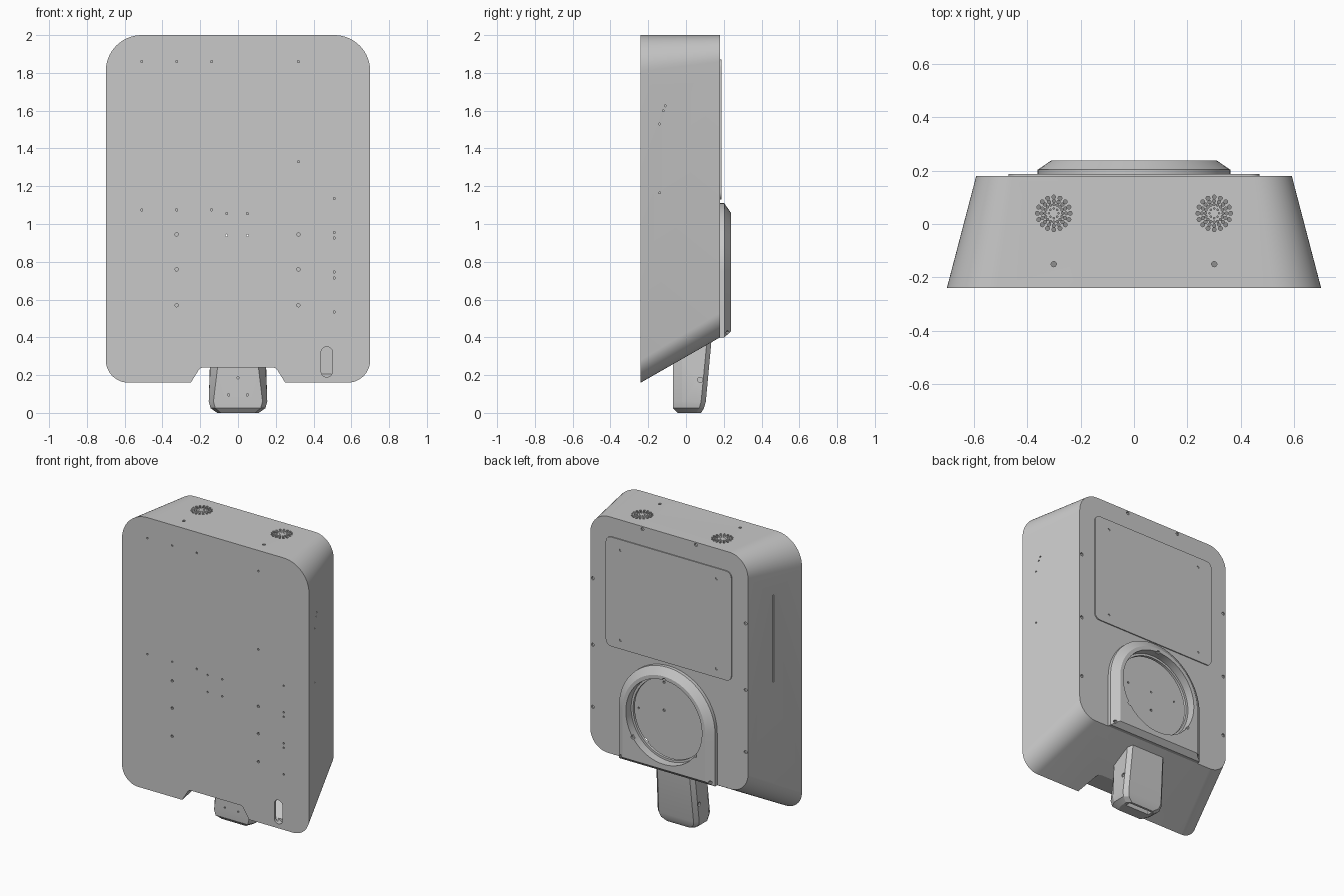
import bpy, bmesh, math
from mathutils import Vector, Matrix

cube = bpy.data.objects.get("Cube")
if cube:
    bpy.data.objects.remove(cube, do_unlink=True)

grey = bpy.data.materials.new("housing grey")
grey.use_nodes = True
colour = (0.58, 0.58, 0.58, 1)
grey.diffuse_color = colour
grey.node_tree.nodes["Principled BSDF"].inputs["Base Color"].default_value = colour


# ---- helpers ----
def make(name, bm):
    bmesh.ops.recalc_face_normals(bm, faces=bm.faces)
    mesh = bpy.data.meshes.new(name)
    bm.to_mesh(mesh)
    bm.free()
    ob = bpy.data.objects.new(name, mesh)
    bpy.context.collection.objects.link(ob)
    mesh.materials.append(grey)
    return ob


def loft(name, rings):
    """Join closed rings of equal length and cap both ends."""
    bm = bmesh.new()
    loops = [[bm.verts.new(p) for p in ring] for ring in rings]
    n = len(loops[0])
    for a, b in zip(loops, loops[1:]):
        for i in range(n):
            j = (i + 1) % n
            bm.faces.new((a[i], a[j], b[j], b[i]))
    bm.faces.new(loops[0])
    bm.faces.new(loops[-1])
    return make(name, bm)


def fillet(corners, steps=14):
    """Round each (x, z, radius) corner of a polygon."""
    out = []
    for i, (x, z, r) in enumerate(corners):
        p = Vector((x, z))
        if r == 0:
            out.append(p)
            continue
        u = (Vector(corners[i - 1][:2]) - p).normalized()
        v = (Vector(corners[(i + 1) % len(corners)][:2]) - p).normalized()
        half = u.angle(v) / 2
        c = p + (u + v).normalized() * (r / math.sin(half))
        a = (p + u * (r / math.tan(half)) - c).normalized()
        b = (p + v * (r / math.tan(half)) - c).normalized()
        sweep = a.angle(b)
        for k in range(steps + 1):
            s = sweep * k / steps
            out.append(c + (a * math.sin(sweep - s) + b * math.sin(s)) * (r / math.sin(sweep)))
    return out


def at_y(points, y):
    return [(p[0], y, p[1]) for p in points]


def prism(name, points, y0, y1):
    return loft(name, [at_y(points, y0), at_y(points, y1)])


TURN = {"x": Matrix.Rotation(math.pi / 2, 4, "Y"),
        "y": Matrix.Rotation(math.pi / 2, 4, "X"),
        "z": Matrix.Identity(4)}


def drills(name, holes, sides=10):
    """One cutter from (centre, axis, radius, length) cylinders."""
    bm = bmesh.new()
    for centre, axis, r, length in holes:
        bmesh.ops.create_cone(bm, cap_ends=True, segments=sides, radius1=r, radius2=r,
                              depth=length, matrix=Matrix.Translation(centre) @ TURN[axis])
    return make(name, bm)


def cut(ob, cutter):
    """Subtract the cutter, trying the second solver if the first loses the part."""
    cutter.hide_render = True
    mod = ob.modifiers.new("cut", "BOOLEAN")
    mod.operation, mod.object = "DIFFERENCE", cutter
    for solver in ("EXACT", "MANIFOLD"):
        mod.solver = solver
        bpy.context.view_layer.update()
        graph = bpy.context.evaluated_depsgraph_get()
        mesh = bpy.data.meshes.new_from_object(ob.evaluated_get(graph))
        if len(mesh.polygons) > len(ob.data.polygons):
            ob.data = mesh
            break
    ob.modifiers.clear()
    bpy.data.objects.remove(cutter, do_unlink=True)


# ---- hollow tapered case ----
def outline(y, wall=0.0):
    t = (y + 0.24) / 0.42
    half, low, top = 0.70 - 0.11 * t - wall, 0.16 + 0.24 * t + wall * 1.2, 2 - wall
    r_top, r_low = 0.19 - 0.05 * t - wall, 0.12 + 0.01 * t - wall
    return at_y(fillet([(-half, low, r_low), (half, low, r_low),
                        (half, top, r_top), (-half, top, r_top)]), y)


def notch(grow):
    pts = [(-0.3125, 0.06, 0), (-0.20, 0.24, 0.03)]
    pts = pts + [(-x, z, r) for x, z, r in reversed(pts)]
    pts = [(x + math.copysign(grow, x), z + grow, r) for x, z, r in pts]
    return prism("notch_cutter", fillet(pts, 5), -0.35, 0.02)


case = loft("case", [outline(-0.24), outline(0.18)])
cavity = loft("cavity", [outline(-0.222, 0.02), outline(0.162, 0.02)])
cut(cavity, notch(0.015))
cut(case, cavity)
cut(case, notch(0))

# back opening and front slot
cut(case, drills("opening_cutter", [((0, 0.2, 0.75), "y", 0.27, 0.15)], 64))
slot = fillet([(0.44, 0.19, 0.029), (0.50, 0.19, 0.029),
               (0.50, 0.35, 0.029), (0.44, 0.35, 0.029)], 8)
cut(case, prism("slot_cutter", slot, -0.3, -0.2))

# front mounting holes
front = [(x, z, 0.006) for z in (1.86, 1.075) for x in (-0.51, -0.325, -0.14)]
front += [(0.32, 1.86, 0.006), (0.32, 1.33, 0.006)]
front += [(x, z, 0.006) for x in (-0.06, 0.05) for z in (1.055, 0.94)]
front += [(x, z, 0.009) for x in (-0.325, 0.32) for z in (0.945, 0.76, 0.57)]
front += [(0.51, z, 0.006) for z in (1.135, 0.955, 0.925, 0.745, 0.715, 0.535)]
cut(case, drills("front_cutter", [((x, -0.23, z), "y", r, 0.06) for x, z, r in front]))

# round vents and small holes in the top
for side in (-0.3, 0.3):
    vent = [((side, -0.15, 2), "z", 0.010, 0.08)]
    for ring, r, count in ((0.018, 0.003, 8), (0.033, 0.0045, 16),
                           (0.046, 0.006, 16), (0.061, 0.0075, 16)):
        for k in range(count):
            a = k * math.tau / count
            vent.append(((side + ring * math.cos(a), 0.04 + ring * math.sin(a), 2),
                         "z", r, 0.08))
    cut(case, drills("vent_cutter", vent))

# side wall holes, back rim screw holes and the side groove
cut(case, drills("side_cutter", [((0.66, y, z), "x", 0.005, 0.12) for y, z in
                                 ((-0.14, 1.53), (-0.14, 1.165), (-0.12, 1.6), (-0.11, 1.625))]))
rim = [((s * 0.572, 0.18, z), "y", 0.011, 0.02) for s in (-1, 1) for z in (0.68, 1.1, 1.55)]
rim += [((s * 0.2, 0.18, 1.982), "y", 0.011, 0.02) for s in (-1, 1)]
cut(case, drills("rim_cutter", rim))
bm = bmesh.new()
bmesh.ops.create_cube(bm, size=1, matrix=Matrix.Translation((-0.642, -0.02, 1.39))
                      @ Matrix.Diagonal((0.02, 0.008, 0.59, 1)))
cut(case, make("groove_cutter", bm))

# ---- thin service panel ----
panel = prism("back_panel", fillet([(-0.47, 1.13, 0.04), (0.47, 1.13, 0.04),
                                    (0.47, 1.87, 0.04), (-0.47, 1.87, 0.04)], 8), 0.178, 0.187)
cut(panel, drills("panel_cutter", [((x, 0.187, z), "y", 0.009, 0.012)
                                   for x in (-0.36, 0.36) for z in (1.19, 1.80)]))


# ---- arched collar around the back opening ----
def arch(y, inset, lift):
    r, n = 0.36 - inset, 40
    pts = [(r * math.cos(math.pi * k / n), 0.75 + r * math.sin(math.pi * k / n))
           for k in range(n + 1)]
    return at_y([(r, 0.40 + lift)] + pts + [(-r, 0.40 + lift)], y)


collar = loft("back_collar", [arch(0.179, 0, 0), arch(0.203, 0, 0), arch(0.237, 0.05, 0.03)])
cut(collar, drills("collar_cutter", [((0, 0.2, 0.75), "y", 0.285, 0.2)], 64))
screws = [((0.285 * math.cos(a), 0.235, 0.75 + 0.285 * math.sin(a)), "y", 0.013, 0.03)
          for a in map(math.radians, (90, 215, 325))]
screws += [((s * 0.335, 0.215, 0.425), "y", 0.011, 0.05) for s in (-1, 1)]
cut(collar, drills("screw_cutter", screws))


# ---- connector holder below the case ----
def section(z, front_half, half, y0, y1):
    right = [(front_half, y0), (half, y0 + 0.05), (half, y1 - 0.025), (half - 0.025, y1)]
    pts = right + [(-x, y) for x, y in reversed(right)]
    return [(x, y, 0.307 + 0.571 * y if z is None else z) for x, y in pts]


holder = loft("connector_holder", [section(None, 0.105, 0.145, -0.07, 0.135),
                                   section(0.06, 0.13, 0.155, -0.07, 0.105),
                                   section(0.025, 0.12, 0.145, -0.068, 0.095),
                                   section(0.0, 0.09, 0.11, -0.045, 0.08)])
mouth = fillet([(-0.09, -0.05, 0), (0.09, -0.05, 0), (0.09, 0.05, 0.02), (-0.09, 0.05, 0.02)], 4)
cut(holder, prism("mouth_cutter", mouth, 0.03, 0.065))
pins = [((x, -0.07, z), "y", 0.006, 0.04) for x, z in ((0, 0.185), (-0.05, 0.095), (0.05, 0.095))]
pins += [((s * 0.155, 0.075, 0.175), "x", 0.014, 0.03) for s in (-1, 1)]
cut(holder, drills("pin_cutter", pins))

# ---- shading ----
for ob in bpy.context.collection.objects:
    if ob.type == "MESH" and ob.data.materials and ob.data.materials[0] == grey:
        bpy.ops.object.select_all(action="DESELECT")
        ob.select_set(True)
        bpy.context.view_layer.objects.active = ob
        bpy.ops.object.shade_smooth_by_angle(angle=math.radians(25))
